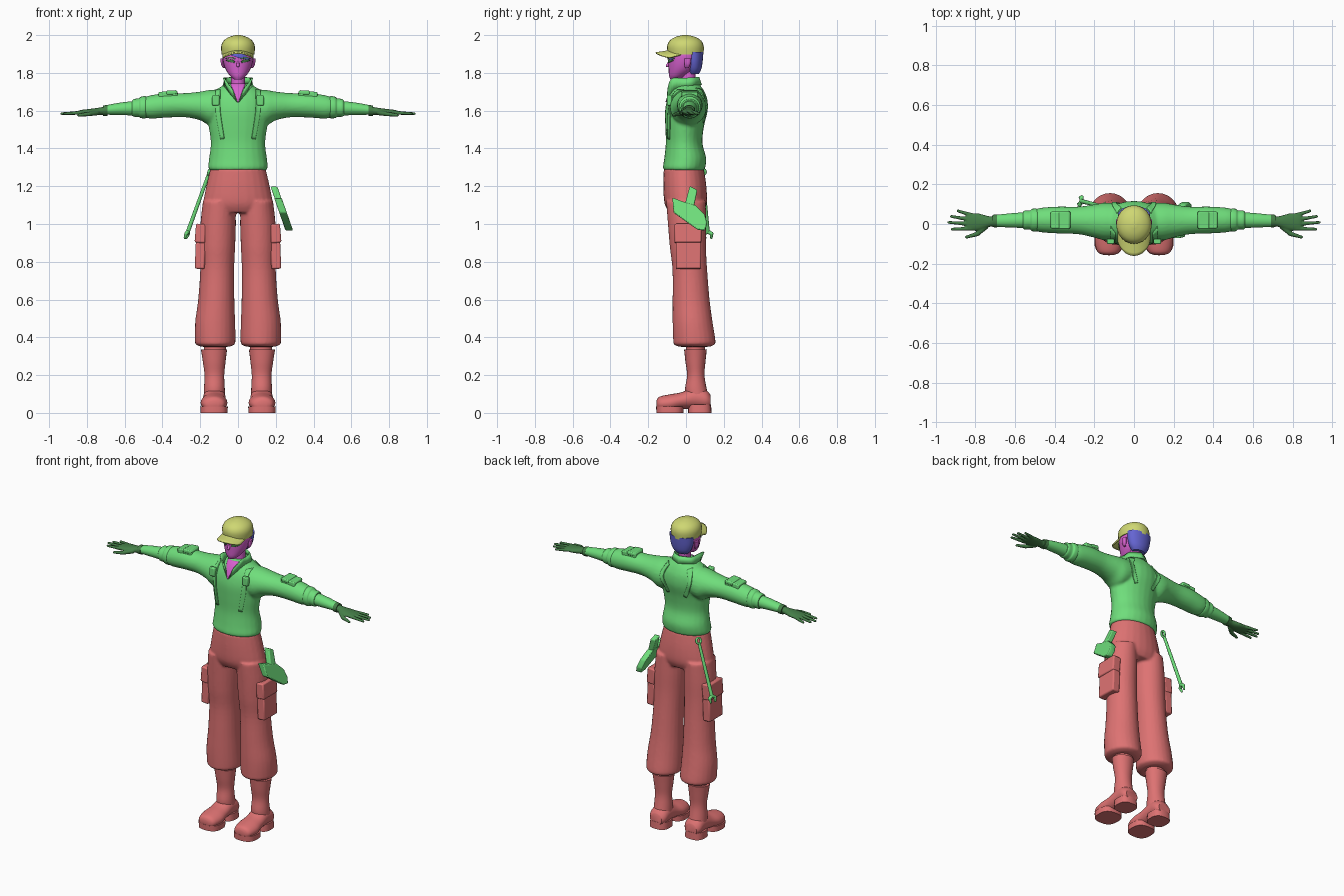
import bpy, bmesh, math
from mathutils import Vector, Matrix

if "Cube" in bpy.data.objects:
    bpy.data.objects.remove(bpy.data.objects["Cube"])


def material(name, rgb):
    m = bpy.data.materials.new(name)
    m.use_nodes = True
    m.diffuse_color = (*rgb, 1)
    m.node_tree.nodes["Principled BSDF"].inputs["Base Color"].default_value = (*rgb, 1)
    return m


GREEN = material("jacket green", (0.16, 0.73, 0.2))
RED = material("trouser red", (0.73, 0.17, 0.17))
YELLOW = material("cap yellow", (0.62, 0.68, 0.17))
SKIN = material("skin magenta", (0.68, 0.12, 0.62))
BLUE = material("hair blue", (0.13, 0.13, 0.65))
DARK = material("glove dark green", (0.06, 0.21, 0.065))


def finish(name, bm, mat, mirror=False, voxel=0, solid=0, bevel=0):
    bmesh.ops.recalc_face_normals(bm, faces=bm.faces)
    me = bpy.data.meshes.new(name)
    bm.to_mesh(me)
    bm.free()
    me.materials.append(mat)
    ob = bpy.data.objects.new(name, me)
    bpy.context.collection.objects.link(ob)
    bpy.ops.object.select_all(action='DESELECT')
    bpy.context.view_layer.objects.active = ob
    ob.select_set(True)
    bpy.ops.object.shade_smooth_by_angle(angle=math.radians(40))
    if mirror:
        ob.modifiers.new("mirror", 'MIRROR')
    if solid:
        s = ob.modifiers.new("thickness", 'SOLIDIFY')
        s.thickness, s.offset = solid, 0
    if bevel:
        b = ob.modifiers.new("bevel", 'BEVEL')
        b.width, b.segments = bevel, 2
    if voxel:
        r = ob.modifiers.new("blend", 'REMESH')
        r.mode, r.voxel_size, r.use_smooth_shade = 'VOXEL', voxel, True
        s = ob.modifiers.new("soften", 'SMOOTH')
        s.factor, s.iterations = 0.5, 4
    return ob


def spline(rows, steps=4):
    """Catmull-Rom resampling of equal-length rows."""
    out = []
    for i in range(len(rows) - 1):
        a, b, c, d = (rows[max(0, min(len(rows) - 1, i + k))] for k in (-1, 0, 1, 2))
        for s in range(steps):
            t = s / steps
            out.append([q + t / 2 * (r - p + t * (2*p - 5*q + 4*r - w + t * (3*(q - r) + w - p)))
                        for p, q, r, w in zip(a, b, c, d)])
    return out + [list(rows[-1])]


def loft(bm, rings, axis='z', side=1, square=1.0, n=24, steps=4):
    """Rings are (position on axis, centre u, centre v, radius u, radius v)."""
    prev = None
    loops = spline(rings, steps)
    for k, (p, cu, cv, ru, rv) in enumerate(loops):
        ring = []
        for i in range(n):
            a = 2 * math.pi * i / n
            u, v = (math.copysign(abs(f) ** square, f) for f in (math.cos(a), math.sin(a)))
            u, v = cu + ru * u, cv + rv * v
            x, y, z = {'z': (u, v, p), 'x': (p, u, v), 'y': (u, p, v)}[axis]
            ring.append(bm.verts.new((x * side, y, z)))
        if prev:
            for i in range(n):
                bm.faces.new((prev[i], prev[i - 1], ring[i - 1], ring[i]))
        if k in (0, len(loops) - 1):
            bm.faces.new(ring)
        prev = ring
    return bm


def tube(bm, a, b, r0, r1):
    a, b = Vector(a), Vector(b)
    rot = (b - a).to_track_quat('Z', 'Y').to_matrix().to_4x4()
    bmesh.ops.create_cone(bm, cap_ends=True, segments=12, radius1=r0, radius2=r1,
                          depth=(b - a).length, matrix=Matrix.Translation((a + b) / 2) @ rot)
    bmesh.ops.create_uvsphere(bm, u_segments=12, v_segments=8, radius=r1,
                              matrix=Matrix.Translation(b))


def box(bm, loc, size, tilt=0):
    m = Matrix.Translation(loc) @ Matrix.Rotation(tilt, 4, 'Y') @ Matrix.Diagonal((*size, 1))
    bmesh.ops.create_cube(bm, size=1, matrix=m)


def ribbon(name, target, path, mat, back=False, mirror=True):
    """Thin strip of (x, z, half width) points laid on a surface."""
    bpy.context.view_layer.update()
    ev = target.evaluated_get(bpy.context.evaluated_depsgraph_get())
    s = 1 if back else -1
    bm, rows, y = bmesh.new(), [], 0.0
    pts = spline(path, 6)
    for i, (x, z, w) in enumerate(pts):
        p, q = pts[max(i - 1, 0)], pts[min(i + 1, len(pts) - 1)]
        t = Vector((q[0] - p[0], q[1] - p[1])).normalized()
        row = []
        for k in range(-3, 4):
            px, pz = x - t.y * w * k / 3, z + t.x * w * k / 3
            hit, co, _, _ = ev.ray_cast(Vector((px, s, pz)), Vector((0, -s, 0)))
            y = co.y if hit else y
            row.append(bm.verts.new((px, y + s * 0.003, pz)))
        rows.append(row)
    for a, b in zip(rows, rows[1:]):
        for i in range(6):
            bm.faces.new((a[i], a[i + 1], b[i + 1], b[i]))
    return finish(name, bm, mat, mirror, solid=0.006)


# Jacket: torso and sleeves blended together
bm = loft(bmesh.new(), [(1.285, 0, -.01, .15, .106), (1.3, 0, -.01, .158, .112),
                        (1.35, 0, -.004, .153, .111), (1.43, 0, -.01, .144, .097),
                        (1.52, 0, -.007, .156, .103), (1.6, 0, .002, .166, .113),
                        (1.66, 0, .007, .16, .106), (1.7, 0, .008, .13, .09),
                        (1.727, 0, .008, .09, .073), (1.745, 0, .008, .06, .055)])
for side in (1, -1):
    loft(bm, [(.06, .012, 1.63, .09, .08), (.14, .012, 1.615, .096, .096),
              (.2, .015, 1.625, .084, .076), (.28, .018, 1.629, .07, .064),
              (.38, .02, 1.628, .068, .065), (.46, .02, 1.62, .063, .062),
              (.5, .02, 1.618, .055, .052)], 'x', side)
jacket = finish("jacket", bm, GREEN, voxel=.008)

# Rolled cuffs, forearm sleeves and wrist bands
bm = loft(bmesh.new(), [(.485, .02, 1.618, .054, .056), (.495, .02, 1.618, .058, .059),
                        (.515, .02, 1.617, .056, .056), (.525, .02, 1.616, .048, .049),
                        (.55, .02, 1.615, .048, .047), (.56, .02, 1.614, .042, .041)], 'x')
loft(bm, [(.54, .02, 1.613, .04, .039), (.62, .018, 1.61, .036, .033),
          (.71, .016, 1.603, .029, .024)], 'x')
finish("cuffs_and_forearms", bm, GREEN, mirror=True)
bm = loft(bmesh.new(), [(.692, .016, 1.602, .033, .029), (.715, .015, 1.6, .031, .027)], 'x')
finish("wrist_bands", bm, DARK, mirror=True)

# Gloves with four fingers and a thumb
bm = loft(bmesh.new(), [(.7, .015, 1.6, .028, .023), (.73, .012, 1.597, .027, .02),
                        (.78, .01, 1.592, .042, .018), (.83, .01, 1.59, .045, .014),
                        (.845, .01, 1.59, .04, .009)], 'x')
for y0, x1, y1 in ((.045, .888, .066), (.022, .922, .038), (0, .934, .008), (-.023, .918, -.026)):
    tube(bm, (.82, y0, 1.59), (x1, y1, 1.584), .011, .0075)
tube(bm, (.745, -.01, 1.59), (.79, -.05, 1.582), .015, .012)
tube(bm, (.79, -.05, 1.582), (.845, -.066, 1.576), .012, .008)
finish("gloves", bm, DARK, mirror=True, voxel=.004)

# Sleeve pouches on the upper arms and chest pouches
bm = bmesh.new()
box(bm, (.37, .02, 1.682), (.1, .085, .04), .06)
box(bm, (.352, .02, 1.696), (.055, .09, .022), .06)
box(bm, (.118, -.088, 1.655), (.038, .026, .055))
finish("pouches", bm, GREEN, mirror=True, bevel=.006)

# Harness straps, front and back
ribbon("front_straps", jacket, [(.105, 1.71, .012), (.106, 1.6, .012), (.082, 1.45, .01)], GREEN)
ribbon("back_straps", jacket, [(.075, 1.715, .012), (.1, 1.64, .012), (.06, 1.54, .01)],
       GREEN, back=True)

# Open neckline and collar
ribbon("neckline", jacket, [(0, 1.645, .002), (0, 1.69, .02), (0, 1.742, .04)], SKIN, mirror=False)
low = spline([(.002, -.1, 1.642), (.045, -.075, 1.695), (.074, -.02, 1.722),
              (.07, .04, 1.735), (0, .08, 1.735)])
high = spline([(.03, -.095, 1.715), (.074, -.076, 1.77), (.066, -.015, 1.772),
               (.058, .035, 1.775), (0, .066, 1.778)])
bm = bmesh.new()
pairs = [(bm.verts.new(a), bm.verts.new(b)) for a, b in zip(low, high)]
for (a, b), (c, d) in zip(pairs, pairs[1:]):
    bm.faces.new((a, c, d, b))
finish("collar", bm, GREEN, mirror=True, solid=.008)

# Trousers: hips and two baggy legs
bm = loft(bmesh.new(), [(1.295, 0, -.012, .146, .106), (1.2, 0, -.006, .168, .114),
                        (1.11, 0, -.002, .184, .112), (1.06, 0, 0, .17, .09)])
for side in (1, -1):
    loft(bm, [(1.12, .1, 0, .086, .105), (1.0, .105, .005, .094, .101),
              (.88, .108, .01, .093, .096), (.76, .11, .02, .09, .092),
              (.6, .115, .027, .096, .098), (.48, .121, .035, .106, .106),
              (.385, .121, .044, .108, .112), (.362, .121, .044, .102, .108),
              (.35, .12, .044, .075, .08)], 'z', side)
finish("trousers", bm, RED, voxel=.008)

# Cargo pockets with flaps
bm = bmesh.new()
box(bm, (.2, .013, .835), (.052, .134, .145), -.04)
box(bm, (.198, .01, .95), (.056, .142, .1), -.08)
finish("cargo_pockets", bm, RED, mirror=True, bevel=.008)

# Boots: shaft, foot, sole and heel
bm = loft(bmesh.new(), [(.08, .125, .06, .056, .06), (.13, .125, .052, .055, .057),
                        (.2, .125, .052, .052, .046), (.27, .126, .05, .06, .053),
                        (.335, .127, .05, .069, .06)])
loft(bm, [(.32, .122, .05, .058, .05), (.37, .122, .05, .06, .052)])
loft(bm, [(-.156, .128, .045, .025, .02), (-.14, .128, .048, .056, .038),
          (-.08, .127, .053, .071, .046), (-.02, .126, .065, .063, .045),
          (.05, .125, .08, .059, .06), (.105, .125, .07, .058, .052),
          (.13, .125, .06, .042, .035)], 'y')
loft(bm, [(0, .127, -.085, .072, .072), (.035, .127, -.085, .073, .073)], square=.75)
loft(bm, [(0, .126, .073, .062, .062), (.045, .126, .073, .06, .06)], square=.75)
finish("boots", bm, RED, mirror=True)

# Head, neck, ears and nose
bm = loft(bmesh.new(), [(1.765, 0, -.06, .02, .022), (1.785, 0, -.045, .043, .045),
                        (1.82, 0, -.022, .066, .07), (1.86, 0, -.01, .079, .083),
                        (1.9, 0, -.004, .082, .088), (1.94, 0, 0, .07, .078)])
loft(bm, [(1.68, 0, .012, .046, .042), (1.74, 0, .012, .037, .036), (1.83, 0, .015, .038, .04)])
for side in (1, -1):
    loft(bm, [(1.825, .074, .005, .005, .01), (1.845, .081, .007, .009, .016),
              (1.875, .083, .01, .009, .018)], side=side, n=12)
tube(bm, (0, -.082, 1.87), (0, -.099, 1.838), .005, .008)
head = finish("head", bm, SKIN)

# Hair at the back, fringe and eyes
bm = loft(bmesh.new(), [(1.795, 0, .042, .042, .026), (1.82, 0, .043, .062, .038),
                        (1.86, 0, .043, .076, .045), (1.91, 0, .044, .082, .048)])
finish("back_hair", bm, BLUE)
ribbon("fringe", head, [(-.035, 1.905, .012), (.01, 1.893, .014), (.058, 1.872, .004)],
       BLUE, mirror=False)
ribbon("eyes", head, [(.018, 1.857, .004), (.037, 1.864, .008), (.06, 1.866, .003)], DARK)
ribbon("eyebrows", head, [(.015, 1.874, .003), (.04, 1.882, .003), (.064, 1.876, .002)], DARK)

# Cap crown and curved brim
bm = loft(bmesh.new(), [(1.897, 0, -.002, .087, .094), (1.94, 0, -.003, .089, .097),
                        (1.97, 0, -.003, .076, .084), (1.99, 0, -.003, .047, .053),
                        (2.0, 0, -.003, .012, .014)])
finish("cap_crown", bm, YELLOW)
bm = bmesh.new()
bmesh.ops.create_grid(bm, x_segments=16, y_segments=6, size=1)
for v in bm.verts:
    u, t = v.co.x, (1 - v.co.y) / 2
    curve = math.sqrt(max(0, 1 - .8 * u * u))
    v.co = (.08 * u, -.06 * curve - .1 * t * curve ** .6, 1.921 - .016 * t - .025 * u * u)
finish("cap_brim", bm, YELLOW, solid=.008)

# Hip tool: wide blade and handle, leaning outwards
bm = bmesh.new()
for outline, thick in ((((-.072, 1.14), (-.066, 1.06), (.06, .97), (.1, .965), (.112, 1.0),
                         (.1, 1.05), (.05, 1.1), (-.02, 1.12)), .04),
                       (((-.01, 1.09), (.02, 1.2), (.06, 1.18), (.04, 1.08)), .036)):
    front = [bm.verts.new((.2 + (1.17 - z) * .35 - thick / 2, y, z)) for y, z in outline]
    face = bm.faces.new(front)
    new = bmesh.ops.extrude_face_region(bm, geom=[face])["geom"]
    bmesh.ops.translate(bm, vec=(thick, 0, 0),
                        verts=[g for g in new if isinstance(g, bmesh.types.BMVert)])
finish("hip_tool", bm, GREEN, bevel=.006)

# Wrench: shaft, closed ring and open jaws
bm = bmesh.new()
top, end = Vector((-.155, .088, 1.265)), Vector((-.265, .115, .96))
tube(bm, top, end, .009, .011)
across = Vector((.25, .95, 0)).normalized()
down = (end - top).normalized()
for i in range(12):
    a, b = (2 * math.pi * k / 12 for k in (i, i + 1))
    c = top - down * .012
    tube(bm, *(c + .017 * (across * math.cos(k) - down * math.sin(k)) for k in (a, b)), .007, .007)
for s in (-1, 1):
    knee = end + across * s * .02 + down * .012
    tube(bm, end, knee, .011, .01)
    tube(bm, knee, knee + down * .024 - across * s * .003, .01, .006)
finish("wrench", bm, GREEN)
